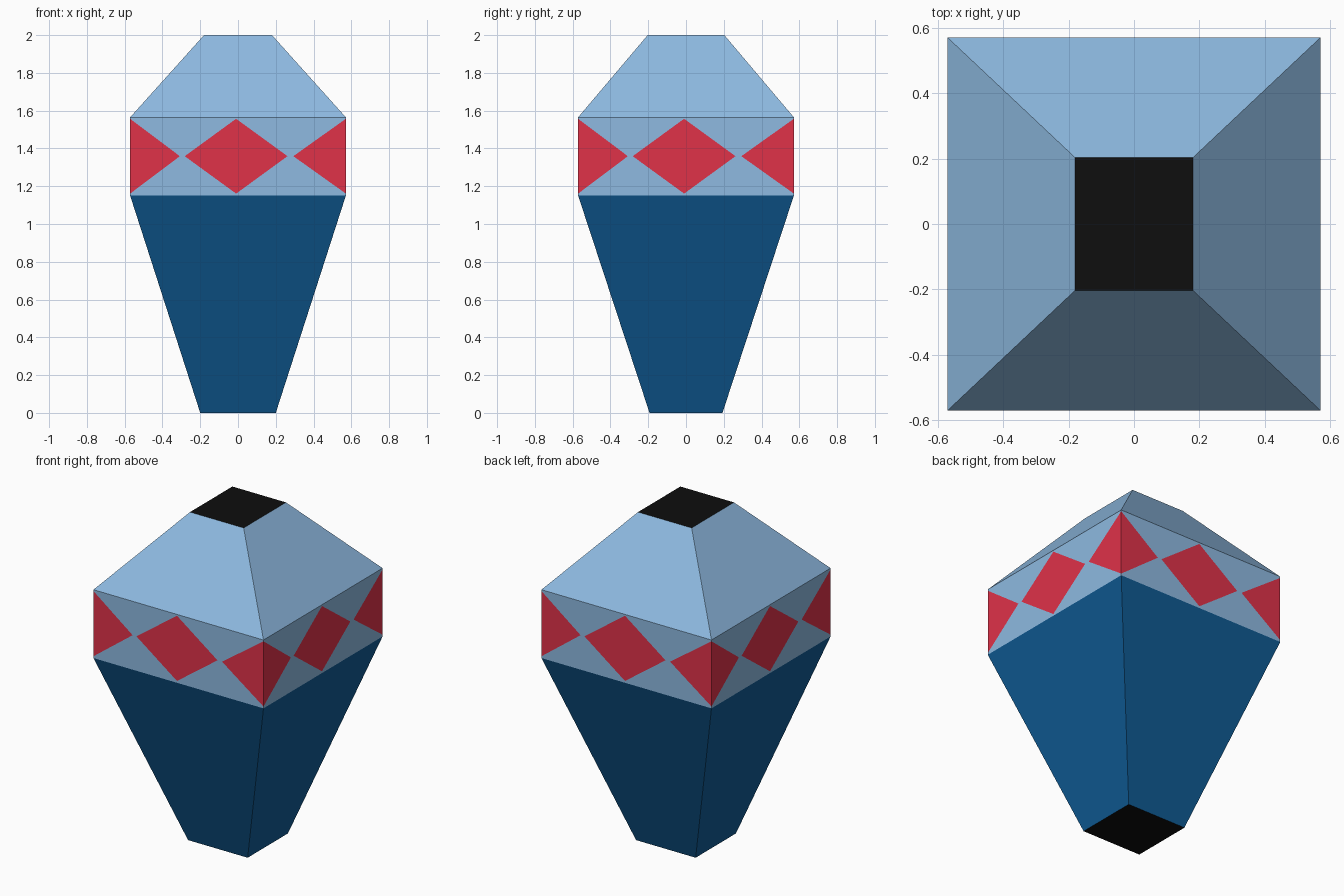
import bpy, bmesh, math
from mathutils import Vector, Matrix

if "Cube" in bpy.data.objects:
    bpy.data.objects.remove(bpy.data.objects["Cube"])


def material(name, r, g, b):
    # sRGB 0-255 to linear
    lin = [c / 255 / 12.92 if c <= 10 else ((c / 255 + 0.055) / 1.055) ** 2.4 for c in (r, g, b)]
    m = bpy.data.materials.new(name)
    m.diffuse_color = (*lin, 1)
    m.use_nodes = True
    m.node_tree.nodes["Principled BSDF"].inputs["Base Color"].default_value = m.diffuse_color
    return m


LIGHT = material("light blue", 142, 186, 225)
DARK = material("dark blue", 16, 92, 150)
RED = material("red", 224, 50, 73)
BLACK = material("black", 14, 14, 14)


def make_object(name, bm, mats):
    me = bpy.data.meshes.new(name)
    bm.to_mesh(me)
    bm.free()
    for m in mats:
        me.materials.append(m)
    ob = bpy.data.objects.new(name, me)
    bpy.context.collection.objects.link(ob)
    return ob


def ring(bm, hx, hy, z):
    return [bm.verts.new((sx * hx, sy * hy, z)) for sx, sy in ((-1, -1), (1, -1), (1, 1), (-1, 1))]


def tapered(name, low, high, side_mat, cap_low=False, cap_high=False):
    bm = bmesh.new()
    a, b = ring(bm, *low), ring(bm, *high)
    for i in range(4):
        j = (i + 1) % 4
        bm.faces.new((a[i], a[j], b[j], b[i]))
    if cap_low:
        bm.faces.new(a[::-1]).material_index = 1
    if cap_high:
        bm.faces.new(b).material_index = 1
    return make_object(name, bm, [side_mat, BLACK])


W, Z0, Z1 = 0.571, 1.15, 1.565

# Tapered lower body and sloped top, each with a black end
tapered("lower_body", (0.20, 0.193, 0), (W, W, Z0), DARK, cap_low=True)
tapered("sloped_top", (W, W, Z1), (0.18, 0.203, 2.0), LIGHT, cap_high=True)

# Band: four flat sides cut along the diamond edges
ZC, HH = 1.359, 0.198
DIAMONDS = [(-W, 0.263), (-0.010, 0.272), (W, 0.278)]  # centre, half width

band = bmesh.new()
for side in range(4):
    start = set(band.faces)
    corners = [band.verts.new(p) for p in ((-W, -W, Z0), (W, -W, Z0), (W, -W, Z1), (-W, -W, Z1))]
    band.faces.new(corners)
    for u, hw in DIAMONDS:
        for su in (-1, 1):
            for sv in (-1, 1):
                faces = [f for f in band.faces if f not in start]
                geom = faces + list({e for f in faces for e in f.edges}) + list({v for f in faces for v in f.verts})
                bmesh.ops.bisect_plane(band, geom=geom, dist=1e-6,
                                       plane_co=(u + su * hw, -W, ZC),
                                       plane_no=Vector((su / hw, 0, sv / HH)).normalized())
    faces = [f for f in band.faces if f not in start]
    for f in faces:
        c = f.calc_center_median()
        inside = any(abs(c.x - u) / hw + abs(c.z - ZC) / HH < 1 for u, hw in DIAMONDS)
        f.material_index = 1 if inside else 0
    bmesh.ops.rotate(band, verts=list({v for f in faces for v in f.verts}), cent=(0, 0, 0),
                     matrix=Matrix.Rotation(side * math.pi / 2, 3, 'Z'))
make_object("diamond_band", band, [LIGHT, RED])
